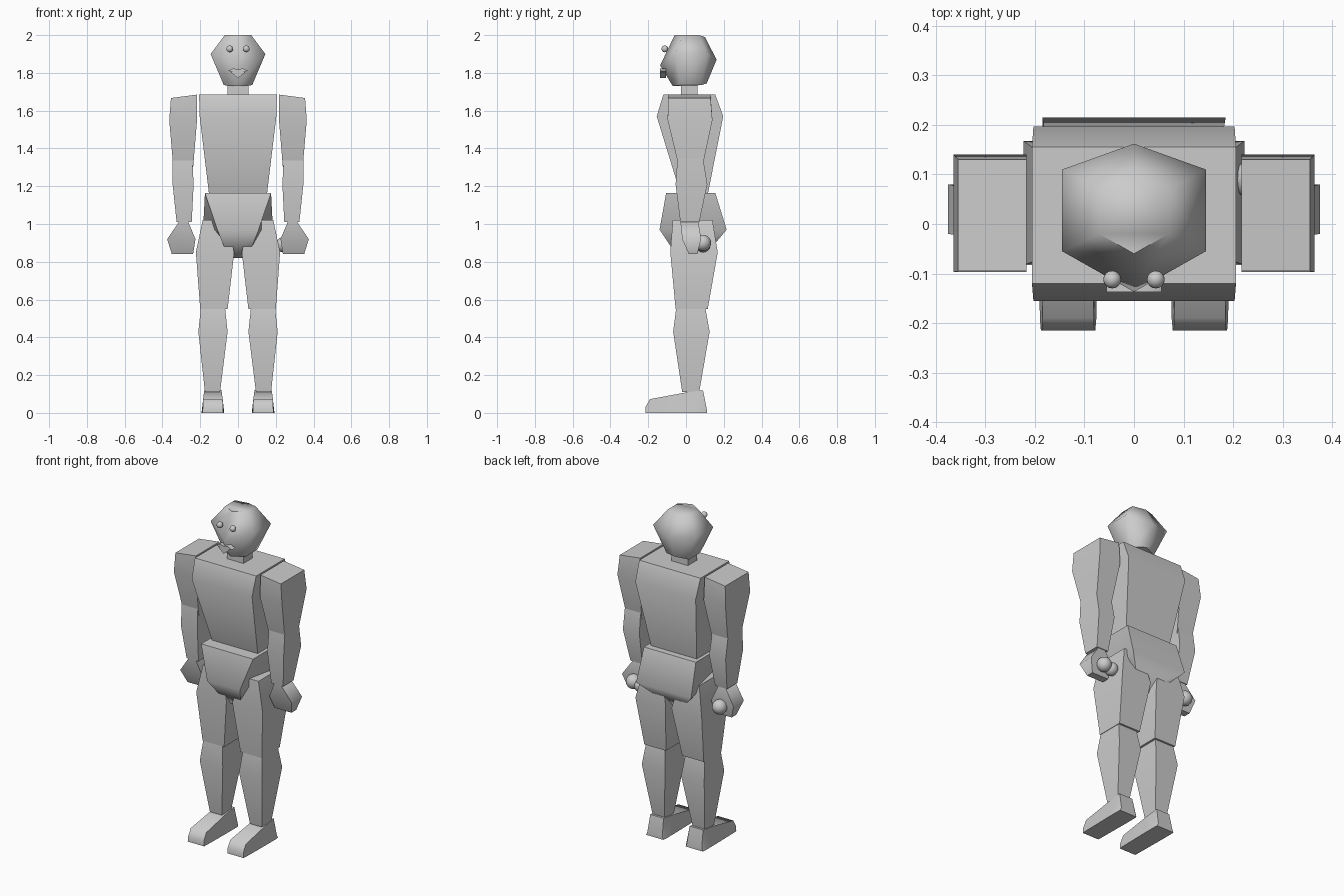
import bpy, bmesh, math

cube = bpy.data.objects.get("Cube")
if cube:
    bpy.data.objects.remove(cube)

GREY = (0.6, 0.6, 0.6, 1)
mat = bpy.data.materials.new("plain grey")
mat.use_nodes = True
mat.diffuse_color = GREY
mat.node_tree.nodes["Principled BSDF"].inputs["Base Color"].default_value = GREY


def finish(obj, angle=65):
    obj.data.materials.append(mat)
    bpy.ops.object.select_all(action="DESELECT")
    obj.select_set(True)
    bpy.context.view_layer.objects.active = obj
    bpy.ops.object.shade_smooth_by_angle(angle=math.radians(angle))
    return obj


def loft(name, rings):
    """Skin a closed body through rings of points, listed from bottom to top."""
    bm = bmesh.new()
    loops = [[bm.verts.new(p) for p in ring] for ring in rings]
    n = len(loops[0])
    for low, high in zip(loops, loops[1:]):
        for i in range(n):
            j = (i + 1) % n
            bm.faces.new((low[i], low[j], high[j], high[i]))
    bm.faces.new(loops[0][::-1])
    bm.faces.new(loops[-1])
    bmesh.ops.recalc_face_normals(bm, faces=bm.faces)
    mesh = bpy.data.meshes.new(name)
    bm.to_mesh(mesh)
    bm.free()
    obj = bpy.data.objects.new(name, mesh)
    bpy.context.collection.objects.link(obj)
    return finish(obj)


def box(z, x0, x1, y0, y1, side=1):
    """Rectangular ring; side mirrors it across the body."""
    return [(side * x, y, z) for x, y in ((x0, y0), (x1, y0), (x1, y1), (x0, y1))]


def ball(name, radius, x, y, z):
    bpy.ops.mesh.primitive_uv_sphere_add(segments=16, ring_count=10, radius=radius, location=(x, y, z))
    bpy.context.object.name = name
    finish(bpy.context.object)


# Head: hexagonal rings, with the nose tip lower than the cheeks
def hexagon(w, front, y0, y1, back, zf, zs, zb):
    return [(0, front, zf), (w, y0, zs), (w, y1, zs), (0, back, zb), (-w, y1, zs), (-w, y0, zs)]


loft("head", [hexagon(0.075, -0.07, -0.03, 0.08, 0.11, 1.73, 1.735, 1.745),
              hexagon(0.145, -0.137, -0.055, 0.11, 0.162, 1.84, 1.9, 1.87),
              hexagon(0.07, -0.06, -0.02, 0.07, 0.1, 2.0, 2.0, 1.99)])
loft("neck", [box(1.66, -0.055, 0.055, -0.026, 0.06), box(1.77, -0.055, 0.055, -0.026, 0.06)])

# Mouth: thin upper lip over a pointed lower lip
lip_low = [(-0.04, 1.805), (0, 1.772), (0.04, 1.805), (0, 1.81)]
lip_high = [(-0.055, 1.81), (0, 1.803), (0.055, 1.81), (0.025, 1.824), (0, 1.818), (-0.025, 1.824)]
for name, outline in (("lower_lip", lip_low), ("upper_lip", lip_high)):
    loft(name, [[(x, y, z) for x, z in outline] for y in (-0.137, -0.105)])

# Trunk
loft("torso", [box(1.13, -0.15, 0.15, -0.02, 0.11),
               box(1.57, -0.203, 0.203, -0.155, 0.197),
               box(1.685, -0.206, 0.206, -0.12, 0.155)])


def pelvis_ring(z, front, back, y0, y1):
    return [(-front, y0, z), (front, y0, z), (back, y1, z), (-back, y1, z)]


loft("pelvis", [pelvis_ring(0.82, 0.05, 0.04, -0.04, 0.09),
                pelvis_ring(0.97, 0.11, 0.185, -0.14, 0.215),
                pelvis_ring(1.165, 0.175, 0.175, -0.105, 0.155)])

# Limbs, one set per side
for label, s in (("left", 1), ("right", -1)):
    ball(label + "_eye", 0.018, s * 0.044, -0.112, 1.927)
    loft(label + "_upper_arm", [box(1.27, 0.24, 0.34, -0.03, 0.08, s),
                                box(1.55, 0.217, 0.364, -0.097, 0.14, s),
                                [(s * 0.217, -0.095, 1.685), (s * 0.355, -0.095, 1.667),
                                 (s * 0.355, 0.13, 1.667), (s * 0.217, 0.13, 1.685)]])
    loft(label + "_forearm", [box(1.01, 0.245, 0.325, -0.03, 0.07, s),
                              box(1.21, 0.235, 0.346, -0.055, 0.113, s),
                              box(1.35, 0.242, 0.347, -0.045, 0.09, s)])
    loft(label + "_hand", [box(0.84, 0.238, 0.35, 0.015, 0.06, s),
                           box(0.92, 0.225, 0.375, -0.02, 0.08, s),
                           box(1.015, 0.265, 0.31, -0.03, 0.065, s)])
    ball(label + "_thumb", 0.043, s * 0.29, 0.09, 0.9)
    loft(label + "_thigh", [box(0.55, 0.055, 0.2, -0.055, 0.115, s),
                            box(0.85, 0.02, 0.223, -0.083, 0.168, s),
                            box(1.02, 0.06, 0.187, -0.07, 0.14, s)])
    loft(label + "_shin", [box(0.11, 0.095, 0.175, -0.02, 0.07, s),
                           box(0.43, 0.055, 0.21, -0.068, 0.125, s),
                           box(0.57, 0.07, 0.195, -0.05, 0.1, s)])
    # Foot: skinned from the toe back to the heel
    foot = []
    for y, w_low, w_high, top in ((-0.215, 0.055, 0.053, 0.03), (-0.19, 0.057, 0.052, 0.073),
                                  (0.01, 0.06, 0.047, 0.11), (0.09, 0.06, 0.045, 0.12),
                                  (0.11, 0.058, 0.05, 0.02)):
        c = 0.133
        foot.append([(s * (c - w_low), y, 0), (s * (c + w_low), y, 0),
                     (s * (c + w_high), y, top), (s * (c - w_high), y, top)])
    loft(label + "_foot", foot)

# Second knob beside the left hand
ball("left_knob", 0.04, 0.24, 0.09, 0.89)
